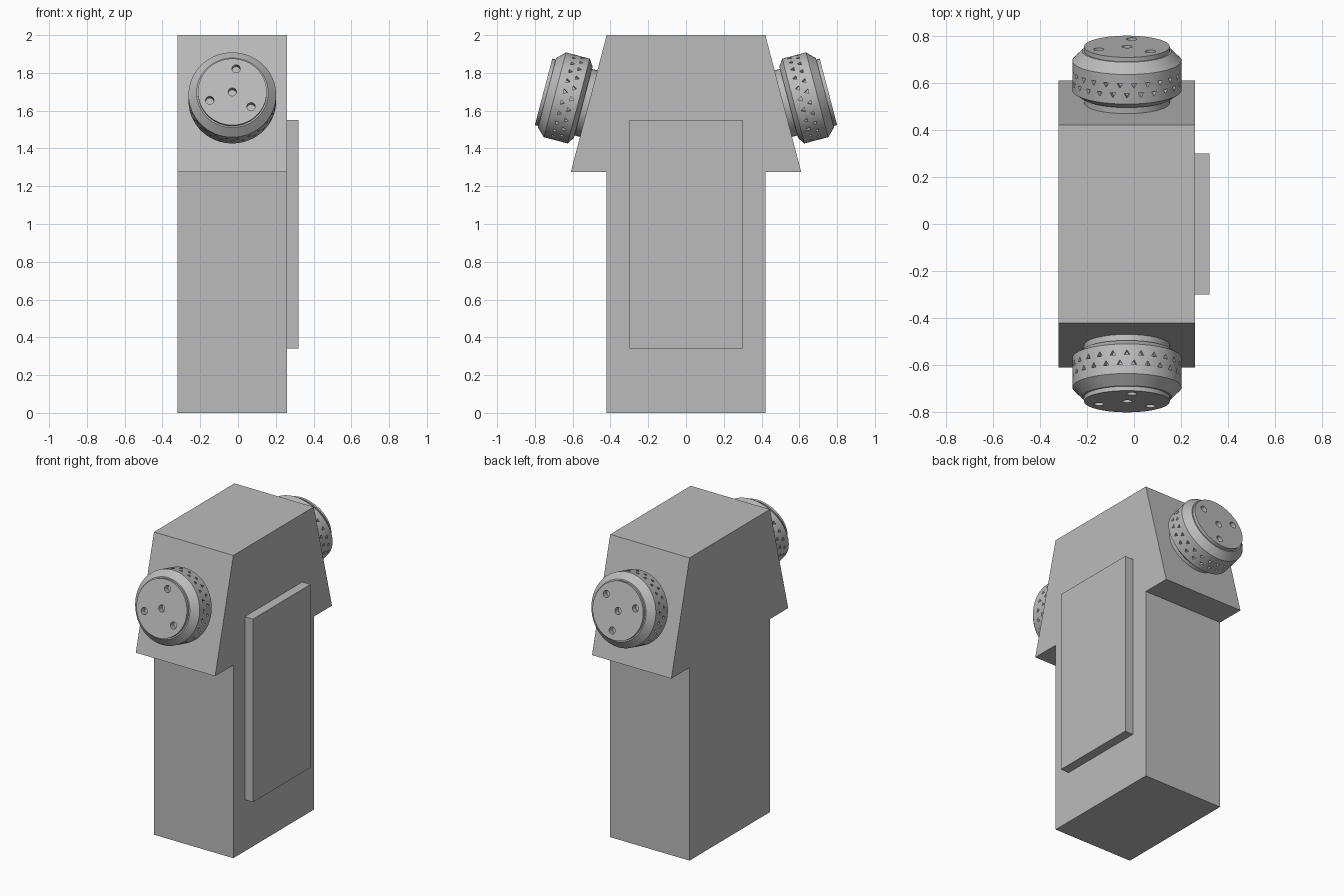
import bpy
import bmesh
from math import radians, cos, sin, tau, atan2
from mathutils import Matrix, Vector

cube = bpy.data.objects.get("Cube")
if cube:
    bpy.data.objects.remove(cube)

GREY = (0.5, 0.5, 0.5, 1.0)
mat = bpy.data.materials.new("plain grey")
mat.use_nodes = True
mat.diffuse_color = GREY
bsdf = next(n for n in mat.node_tree.nodes if n.type == "BSDF_PRINCIPLED")
bsdf.inputs["Base Color"].default_value = GREY


def make_object(name, bm):
    bmesh.ops.recalc_face_normals(bm, faces=bm.faces[:])
    mesh = bpy.data.meshes.new(name)
    bm.to_mesh(mesh)
    bm.free()
    mesh.materials.append(mat)
    obj = bpy.data.objects.new(name, mesh)
    bpy.context.collection.objects.link(obj)
    return obj


def extrude_outline(name, outline, x0, x1):
    """Extrude a (y, z) outline from x0 to x1."""
    bm = bmesh.new()
    face = bm.faces.new([bm.verts.new((x0, y, z)) for y, z in outline])
    moved = bmesh.ops.extrude_face_region(bm, geom=[face])["geom"]
    verts = [v for v in moved if isinstance(v, bmesh.types.BMVert)]
    bmesh.ops.translate(bm, verts=verts, vec=(x1 - x0, 0, 0))
    return make_object(name, bm)


# Body: tall post with an overhanging, tapered head
half = [(0.42, 0), (0.42, 1.275), (0.61, 1.275), (0.42, 2.0)]
extrude_outline("body", half + [(-y, z) for y, z in reversed(half)], -0.32, 0.26)

# Raised panel on the left side
extrude_outline("side_panel", [(-0.3, 0.34), (0.3, 0.34), (0.3, 1.55), (-0.3, 1.55)], 0.255, 0.32)


def knob_solid():
    """Turned knob: neck, bevelled ring and flat cap."""
    profile = [(0, -0.02), (0.182, -0.02), (0.182, 0.03), (0.195, 0.03), (0.232, 0.055),
               (0.232, 0.185), (0.19, 0.228), (0.182, 0.228), (0.182, 0.247), (0, 0.247)]
    bm = bmesh.new()
    verts = [bm.verts.new((r, 0, z)) for r, z in profile]
    edges = [bm.edges.new(pair) for pair in zip(verts, verts[1:])]
    bmesh.ops.spin(bm, geom=verts + edges, cent=(0, 0, 0), axis=(0, 0, 1),
                   angle=tau, steps=64, use_merge=True)
    bmesh.ops.remove_doubles(bm, verts=bm.verts[:], dist=0.0005)
    return bm


def knob_cutter():
    """Round holes in the cap and staggered triangular pits around the ring."""
    bm = bmesh.new()

    def prism(sides, radius, depth, matrix):
        bmesh.ops.create_cone(bm, cap_ends=True, segments=sides, radius1=radius,
                              radius2=radius, depth=depth, matrix=matrix)

    spots = [(0, 0)] + [(0.128 * cos(radians(a)), 0.128 * sin(radians(a))) for a in (81, 201, 321)]
    for x, y in spots:
        prism(20, 0.022, 0.08, Matrix.Translation((x, y, 0.247)))
    count = 24
    for row, z in enumerate((0.095, 0.138)):
        for i in range(count):
            turn = Matrix.Rotation(tau * (i + row / 2) / count, 4, "Z")
            prism(3, 0.014, 0.04, turn @ Matrix.Translation((0, 0.23, z))
                  @ Matrix.Rotation(radians(-90), 4, "X"))
    return bm


# Knobs: one square to each sloping face of the head
tilt = atan2(0.725, 0.19)
for name, side in (("front_knob", 1), ("back_knob", -1)):
    knob = make_object(name, knob_solid())
    cutter = make_object(name + "_cutter", knob_cutter())
    cutter.hide_render = True
    mod = knob.modifiers.new("holes", "BOOLEAN")
    mod.operation = "DIFFERENCE"
    mod.solver = "EXACT"
    mod.object = cutter
    bpy.ops.object.select_all(action="DESELECT")
    bpy.context.view_layer.objects.active = knob
    knob.select_set(True)
    bpy.ops.object.modifier_apply(modifier=mod.name)
    bpy.data.objects.remove(cutter)
    bpy.ops.object.shade_smooth_by_angle(angle=radians(25))
    knob.rotation_euler.x = side * tilt
    knob.location = Vector((-0.03, -side * 0.515, 1.637))
